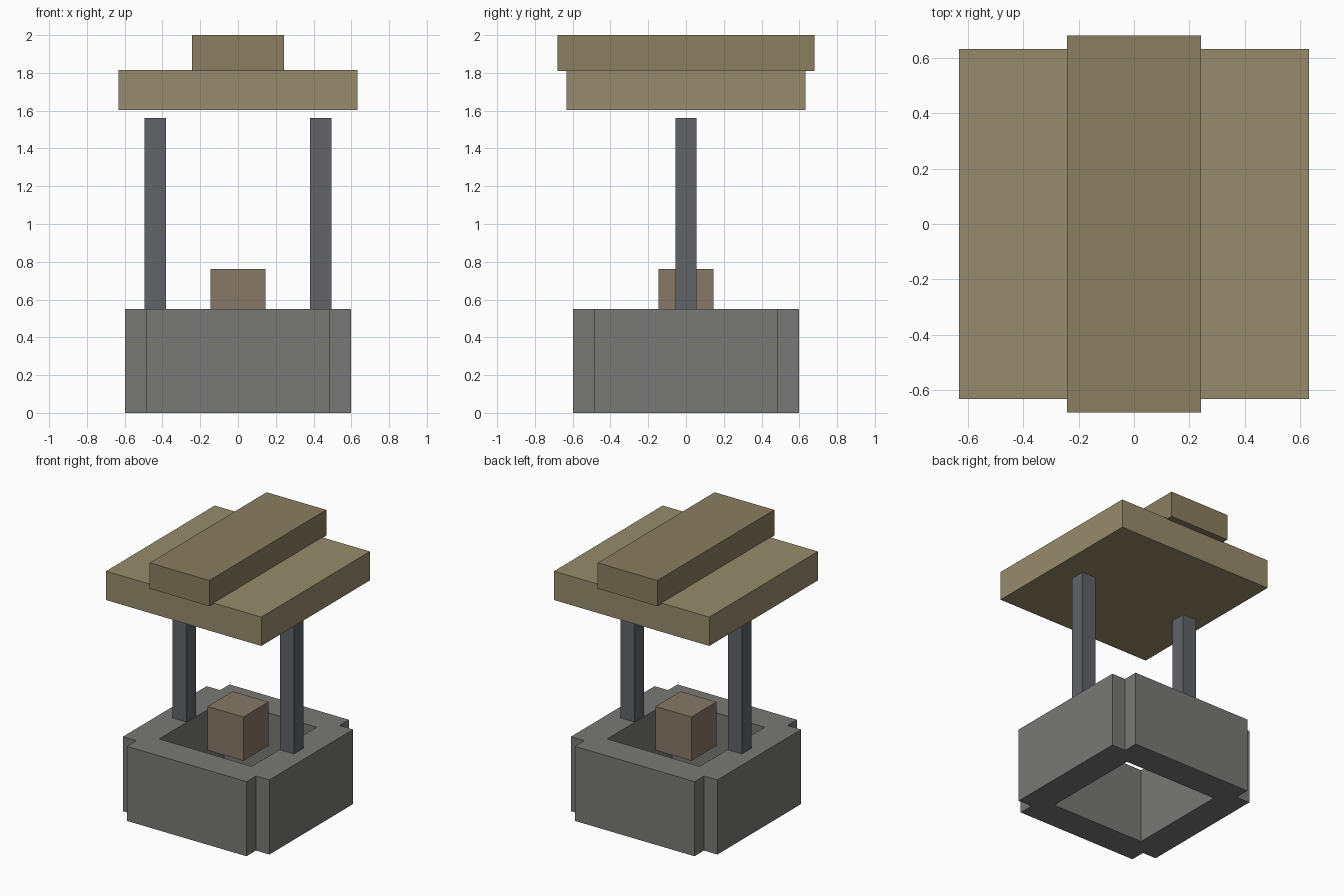
import bpy

if "Cube" in bpy.data.objects:
    bpy.data.objects.remove(bpy.data.objects["Cube"])


def material(name, rgb):
    m = bpy.data.materials.new(name)
    m.diffuse_color = (*rgb, 1)
    m.use_nodes = True
    m.node_tree.nodes["Principled BSDF"].inputs["Base Color"].default_value = m.diffuse_color
    return m


def box(name, lo, hi, mat=None):
    """Axis-aligned box between two opposite corners."""
    bpy.ops.mesh.primitive_cube_add(
        size=1, location=[(a + b) / 2 for a, b in zip(lo, hi)])
    ob = bpy.context.object
    ob.name = name
    ob.scale = [b - a for a, b in zip(lo, hi)]
    bpy.ops.object.transform_apply(location=False, rotation=False, scale=True)
    if mat:
        ob.data.materials.append(mat)
    return ob


stone = material("stone", (0.19, 0.19, 0.185))
iron = material("post_grey", (0.12, 0.125, 0.14))
thatch = material("roof_tan", (0.31, 0.26, 0.15))
ridge = material("ridge_tan", (0.26, 0.21, 0.12))
wood = material("bucket_brown", (0.24, 0.19, 0.135))

OUT, END, IN, TOP = 0.597, 0.487, 0.378, 0.55

for side, s in (("left", -1), ("right", 1)):
    # Side walls of the well, with notched outer corners
    x0, x1 = sorted((s * IN, s * OUT))
    box(f"{side}_wall", (x0, -END, 0), (x1, END, TOP), stone)
    # Roof posts standing on the side walls
    x0, x1 = sorted((s * 0.382, s * 0.495))
    box(f"{side}_post", (x0, -0.056, TOP), (x1, 0.056, 1.562), iron)

# Front and back walls
for side, s in (("front", -1), ("back", 1)):
    y0, y1 = sorted((s * IN, s * OUT))
    box(f"{side}_wall", (-END, y0, 0), (END, y1, TOP), stone)

# Bucket hanging in the shaft
box("bucket", (-0.146, -0.146, 0.44), (0.146, 0.146, 0.763), wood)

# Roof slab and ridge cap
box("roof_slab", (-0.633, -0.633, 1.603), (0.633, 0.633, 1.816), thatch)
box("roof_ridge", (-0.243, -0.681, 1.81), (0.243, 0.681, 2.0), ridge)
